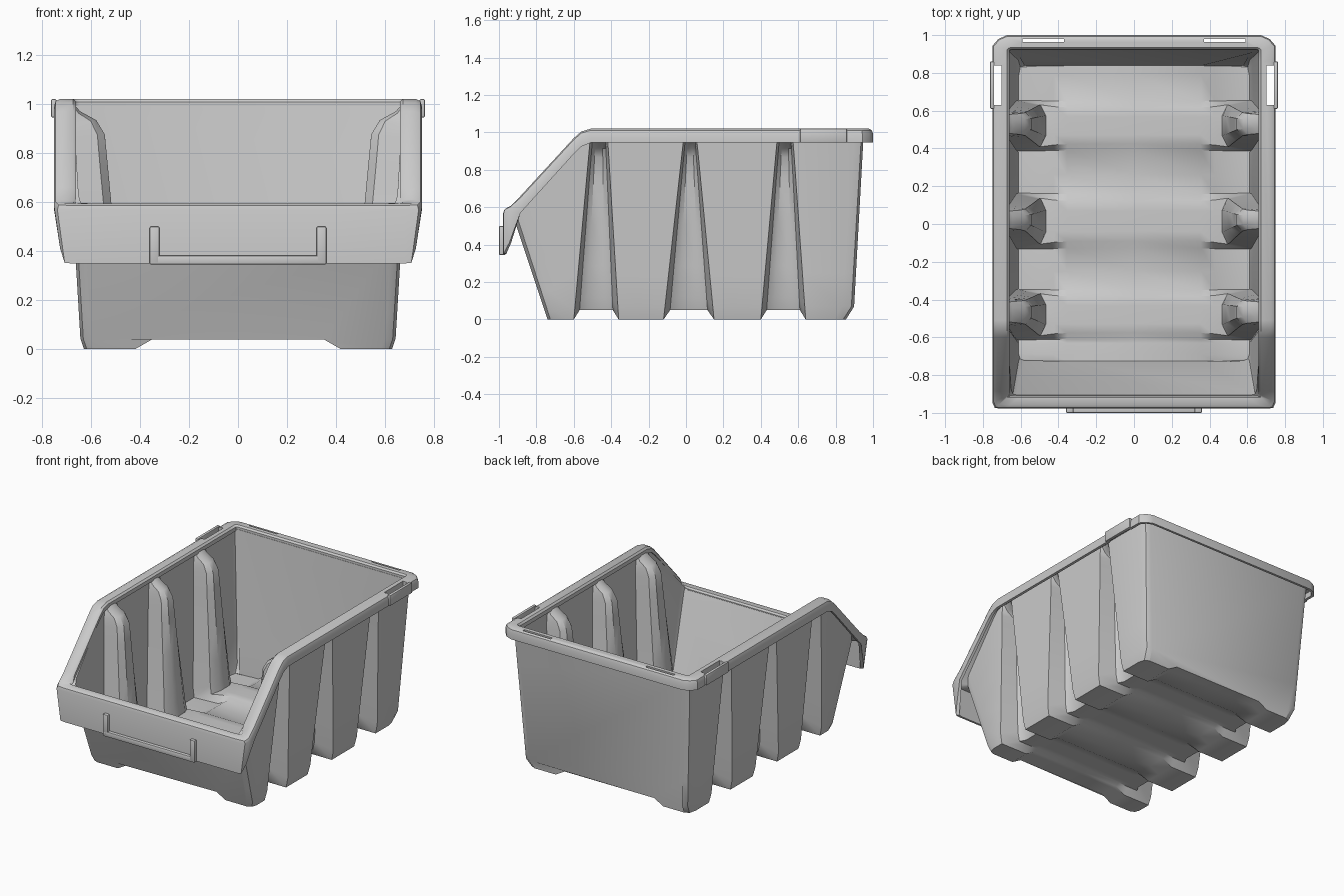
import bpy, bmesh
from mathutils import Vector

if "Cube" in bpy.data.objects:
    bpy.data.objects.remove(bpy.data.objects["Cube"])


def finish(ob, angle=0.6):
    # apply modifiers, then smooth while keeping creases
    bpy.ops.object.select_all(action='DESELECT')
    ob.select_set(True)
    bpy.context.view_layer.objects.active = ob
    if ob.modifiers:
        bpy.ops.object.convert(target='MESH')
    bpy.ops.object.shade_smooth_by_angle(angle=angle)


def loft(name, sections, closed_section, closed_path, caps):
    bm = bmesh.new()
    rows = [[bm.verts.new(p) for p in s] for s in sections]
    n, m = len(rows), len(rows[0])
    for i in range(n if closed_path else n - 1):
        a, b = rows[i], rows[(i + 1) % n]
        for j in range(m if closed_section else m - 1):
            k = (j + 1) % m
            bm.faces.new((a[j], a[k], b[k], b[j]))
    if caps:
        bm.faces.new(rows[0])
        bm.faces.new(rows[-1])
    bmesh.ops.recalc_face_normals(bm, faces=bm.faces)
    me = bpy.data.meshes.new(name)
    bm.to_mesh(me)
    bm.free()
    ob = bpy.data.objects.new(name, me)
    bpy.context.collection.objects.link(ob)
    return ob


def box(name, lo, hi, bevel=0.006):
    lo, hi = Vector(lo), Vector(hi)
    bpy.ops.mesh.primitive_cube_add(size=1, location=(lo + hi) / 2)
    ob = bpy.context.object
    ob.name = name
    ob.scale = hi - lo
    bpy.ops.object.transform_apply(location=False, rotation=False, scale=True)
    if bevel:
        b = ob.modifiers.new("bevel", 'BEVEL')
        b.width, b.segments = bevel, 2
        finish(ob)
    return ob


# Body: columns running front to back (y at floor, y at top, groove 0..1, corner inset)
columns = [(-0.74, -0.93, 0, 0.045), (-0.725, -0.915, 0, 0.012), (-0.69, -0.88, 0, 0),
           (-0.63, -0.55, 0, 0)]
for yb0, yb1, yt0, yt1 in ((-0.60, -0.36, -0.51, -0.42),
                           (-0.12, 0.15, -0.01, 0.055),
                           (0.40, 0.64, 0.49, 0.57)):
    for f, g in ((0, 0), (0.13, 0.85), (0.3, 1), (0.7, 1), (0.87, 0.85), (1, 0)):
        columns.append((yb0 + (yb1 - yb0) * f, yt0 + (yt1 - yt0) * f, g, 0))
    columns.append((yb1 + 0.11, yt1 + 0.18, 0, 0))
columns[-1] = (0.83, 0.90, 0, 0)
columns += [(0.88, 0.938, 0, 0.012), (0.895, 0.95, 0, 0.045)]
levels = [0, 0.07, 0.25, 0.5, 0.75, 0.87, 0.92, 0.955, 1]


def body_section(yb, yt, g, inset):
    ztop = min(0.99, 0.57 + (yt + 0.93) * 1.1)
    zbase = 0.05 if g else 0.0
    wall = []
    for t in levels:
        z = zbase + t * (ztop - zbase)
        fade = 1 if t < 0.9 else {0.92: 0.8, 0.955: 0.3}.get(t, 0)
        depth = g * (0.15 - 0.03 * t) * fade
        x = 0.64 + 0.06 * z - inset - depth - (0.012 if t == 0 else 0)
        y = yb + (yt - yb) * t
        if t == 0 and yb > 0.8:
            y -= 0.04
        wall.append((x, y, z))
    yf = wall[0][1]
    mid = 0.055 if g else 0.04
    floor = [(0.42, yf, zbase), (0.35, yf, mid), (0, yf, mid)]
    half = wall[::-1] + floor
    return half + [(-x, y, z) for x, y, z in half[-2::-1]]


body = loft("bin_body", [body_section(*c) for c in columns], False, False, True)
shell = body.modifiers.new("thickness", 'SOLIDIFY')
shell.thickness, shell.offset = 0.028, -1
finish(body)

# Rim: one hooked profile following the opening, deepening to a curtain at the front
# stations: x, x per outset, y, y per outset, top z, skirt depth, skirt taper
stations = [(0.40, 0, -0.91, -0.75, 0.595, 0.245, 0),
            (0.60, 0.9, -0.91, -0.75, 0.595, 0.245, 0.0),
            (0.66, 0.85, -0.91, -0.72, 0.597, 0.245, 0.03),
            (0.66, 1, -0.90, -0.50, 0.61, 0.20, 0.025),
            (0.66, 1, -0.885, 0, 0.66, 0.09, 0),
            (0.66, 1, -0.60, 0, 0.97, 0.085, 0),
            (0.66, 1, -0.56, 0, 1.005, 0.08, 0),
            (0.66, 1, -0.51, 0, 1.02, 0.075, 0),
            (0.66, 1, 0.86, 0, 1.02, 0.075, 0),
            (0.66, 1, 0.92, 0.25, 1.02, 0.075, 0),
            (0.655, 0.7, 0.924, 0.62, 1.02, 0.075, 0),
            (0.645, 0.3, 0.925, 0.83, 1.02, 0.075, 0)]


def rim_section(x, dx, y, dy, z, d, taper, side):
    profile = [(0, -0.012, 0), (0.012, 0, 0), (0.065, 0, 0), (0.083, -0.009, 0),
               (0.09, -0.028, 0), (0.09, -d, 1), (0.07, -d, 1),
               (0.066, -0.04, 0), (0, -0.04, 0)]
    return [(side * (x + dx * o - taper * k), y + dy * o, z + h) for o, h, k in profile]


right = [rim_section(*s, 1) for s in stations]
left = [rim_section(*s, -1) for s in stations]
rim = loft("rim_and_front_lip", right + left[::-1], True, True, False)

# Slots through the rim
for s in (-1, 1):
    slots = {"side": ((s * 0.722 - 0.02, 0.63, 0.9), (s * 0.722 + 0.02, 0.84, 1.1)),
             "back": ((s * 0.48 - 0.11, 0.963, 0.9), (s * 0.48 + 0.11, 0.98, 1.1))}
    for label, (lo, hi) in slots.items():
        cutter = box(label + "_slot_cutter", lo, hi, 0)
        cut = rim.modifiers.new("slot", 'BOOLEAN')
        cut.operation, cut.solver, cut.object = 'DIFFERENCE', 'EXACT', cutter
        cutter.hide_render = True
        cutter.hide_viewport = False
finish(rim)
for ob in [o for o in bpy.data.objects if "cutter" in o.name]:
    bpy.data.objects.remove(ob)

for s in (-1, 1):
    # Outer wall of each side slot
    box("slot_guard", (s * 0.751 - 0.011, 0.61, 0.945), (s * 0.751 + 0.011, 0.86, 1.02))
    # Upright ends of the label holder
    box("label_holder_end", (s * 0.34 - 0.02, -1.0, 0.348), (s * 0.34 + 0.02, -0.965, 0.5))

# Bottom rail of the label holder
box("label_holder_rail", (-0.36, -1.0, 0.345), (0.36, -0.965, 0.382))
